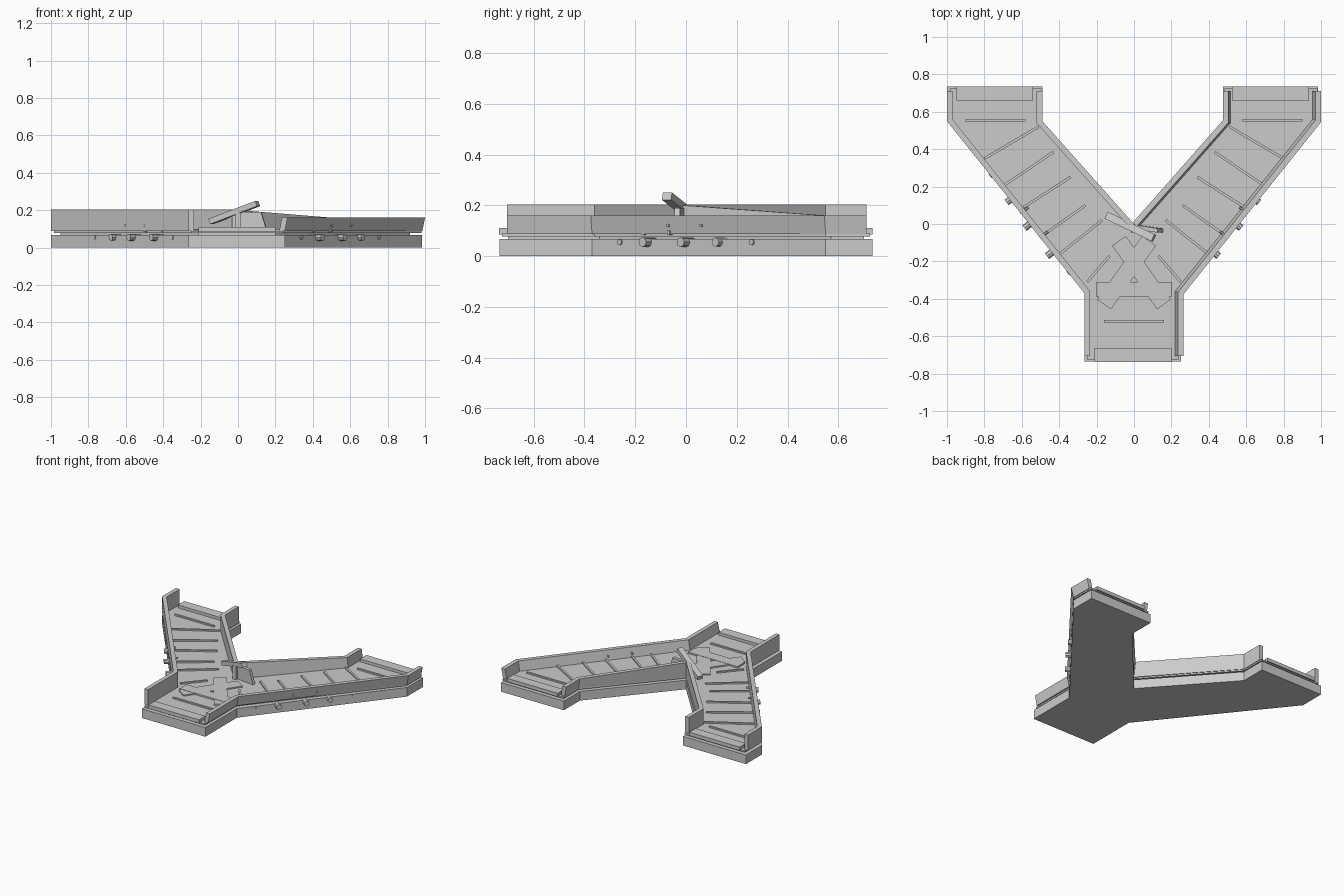
import bpy, bmesh
from mathutils import Vector, Matrix

if "Cube" in bpy.data.objects:
    bpy.data.objects.remove(bpy.data.objects["Cube"])

def make(name, bm):
    bmesh.ops.recalc_face_normals(bm, faces=bm.faces)
    me = bpy.data.meshes.new(name)
    bm.to_mesh(me)
    bm.free()
    ob = bpy.data.objects.new(name, me)
    bpy.context.collection.objects.link(ob)
    return ob

def prism(name, pts, z0, z1):
    bm = bmesh.new()
    f = bm.faces.new([bm.verts.new((x, y, z0)) for x, y in pts])
    r = bmesh.ops.extrude_face_region(bm, geom=[f])
    for v in r['geom']:
        if isinstance(v, bmesh.types.BMVert):
            v.co.z = z1
    return make(name, bm)

def frame(p, q):
    p, q = Vector(p), Vector(q)
    x = (q - p).normalized()
    y = Vector((0, 0, 1)).cross(x).normalized()
    z = x.cross(y)
    m = Matrix((x, y, z)).transposed().to_4x4()
    m.translation = (p + q) / 2
    return m, (q - p).length

def beam(name, p, q, w, h):
    m, l = frame(p, q)
    bm = bmesh.new()
    bmesh.ops.create_cube(bm, size=1, matrix=m @ Matrix.Diagonal((l, w, h, 1)))
    return make(name, bm)

def peg(name, p, q, r, n=8):
    m, l = frame(p, q)
    bm = bmesh.new()
    bmesh.ops.create_cone(bm, cap_ends=True, segments=n, radius1=r, radius2=r, depth=l,
                          matrix=m @ Matrix.Rotation(1.5708, 4, 'Y'))
    return make(name, bm)

def miters(path):
    # mitred left-hand normals along an open path
    P = [Vector(p) for p in path]
    ns = []
    for a, b in zip(P, P[1:]):
        d = (b - a).normalized()
        ns.append(Vector((-d.y, d.x)))
    out = [ns[0]]
    for a, b in zip(ns, ns[1:]):
        out.append((a + b) / (1 + a.dot(b)))
    return P, out + [ns[-1]]

def wall(name, path, tops, side, t=0.03, lean=0.0, z0=0.088):
    # side = +1: thickness grows to the left of the path; lean tips the top outward
    P, N = miters(path)
    bm = bmesh.new()
    rings = []
    for p, n, z in zip(P, N, tops):
        n = n * side
        ring = [(p, z0), (p - n * lean, z), (p + n * (t - lean), z), (p + n * t, z0)]
        rings.append([bm.verts.new((c.x, c.y, h)) for c, h in ring])
    for a, b in zip(rings, rings[1:]):
        for i in range(4):
            j = (i + 1) % 4
            bm.faces.new((a[i], a[j], b[j], b[i]))
    bm.faces.new(rings[0])
    bm.faces.new(rings[-1])
    return make(name, bm)

# Y-shaped base and the inset floor on it
prism("base", [(-.265, -.735), (.25, -.735), (.25, -.37), (.985, .55), (.985, .735), (.475, .735),
               (.475, .55), (0, 0), (-.49, .55), (-.49, .735), (-1, .735), (-1, .55), (-.265, -.37)],
      0, .067)
prism("floor", [(-.21, -.7), (.2, -.7), (.2, -.34), (.92, .57), (.92, .7), (.53, .7), (.53, .53),
                (0, -.06), (-.54, .53), (-.54, .7), (-.95, .7), (-.95, .57), (-.21, -.34)],
      .06, .082)
prism("deck", [(-.25, -.725), (.24, -.725), (.24, -.36), (.98, .55), (.98, .725), (.485, .725),
               (.485, .55), (0, -.01), (-.495, .55), (-.495, .725), (-.985, .725), (-.985, .55),
               (-.25, -.36)], .078, .09)

# side walls: tall upright on the left, lower and leaning on the right
wall("left_outer_wall", [(-.265, -.705), (-.265, -.37), (-1, .55), (-1, .71)], [.203] * 4, -1)
wall("left_inner_wall", [(0, 0), (-.49, .55), (-.49, .71)], [.203] * 3, 1)
wall("right_outer_wall", [(.25, -.705), (.25, -.37), (.985, .55), (.985, .71)], [.16] * 4, 1, .03, .015)
wall("right_inner_wall", [(0, 0), (.485, .55), (.485, .71)], [.2, .16, .16], -1, .03, .01)

# end lips
for nm, x0, x1, y in (("front", -.21, .2, -.7), ("left", -.95, -.54, .698), ("right", .525, .935, .698)):
    beam(nm + "_end_lip", (x0, y, .098), (x1, y, .098), .074, .026)

# thin cross slats on the floor
beam("front_slat", (-.16, -.52, .092), (.16, -.52, .092), .014, .016)
for s, nm in ((-1, "left"), (1, "right")):
    beam(nm + "_end_slat", (s * .90, .555, .092), (s * .58, .555, .092), .014, .016)
    for i, (a, b, c, d) in enumerate([(.80, .35, .51, .52), (.69, .21, .43, .385), (.59, .09, .34, .25),
                                      (.50, -.07, .26, .10), (.41, -.17, .17, .02), (.25, -.31, .13, -.17)]):
        beam(f"{nm}_slat_{i}", (s * a, b, .092), (s * c, d, .092), .014, .016)

# crossed planks and patch plate at the junction
for s in (-1, 1):
    beam("junction_plank", (s * .16, -.43, .092), (-s * .08, -.09, .092), .09, .014)
beam("junction_plate", (-.2, -.35, .093), (.2, -.35, .093), .08, .016)

# pegs under the walls, and small pins in them
out = Vector((.92, -.735)).normalized()
for s, nm in ((-1, "left"), (1, "right")):
    for i, (y, l, r) in enumerate(((-.26, .006, .012), (-.15, .035, .019), (0, .035, .019),
                                   (.13, .024, .018), (.26, .006, .012))):
        x = .25 + (y + .37) * .8 + (.012 if s < 0 else 0)
        a = Vector((x - out.x * .04, y - out.y * .04))
        b = Vector((x + out.x * l, y + out.y * l))
        peg(f"{nm}_peg_{i}", (s * a.x, a.y, .055), (s * b.x, b.y, .055), r)
    for y in (-.07, .06):
        x = .25 + (y + .37) * .8 + .01
        peg(nm + "_pin", (s * (x - .04), y + .03, .12), (s * (x + .004), y - .003, .12), .007, 6)

# tilted diverter bar with the board propping it
beam("diverter_bar", (-.145, .045, .14), (.105, -.075, .236), .04, .03)
prop = beam("prop_board", (-.03, -.01, .14), (.155, -.035, .14), .022, .1)
for v in prop.data.vertices:
    if v.co.x > .1 and v.co.z > .14:
        v.co.x -= .03
beam("diverter_post", (0, -.03, .085), (.001, -.03, .19), .03, .03)
